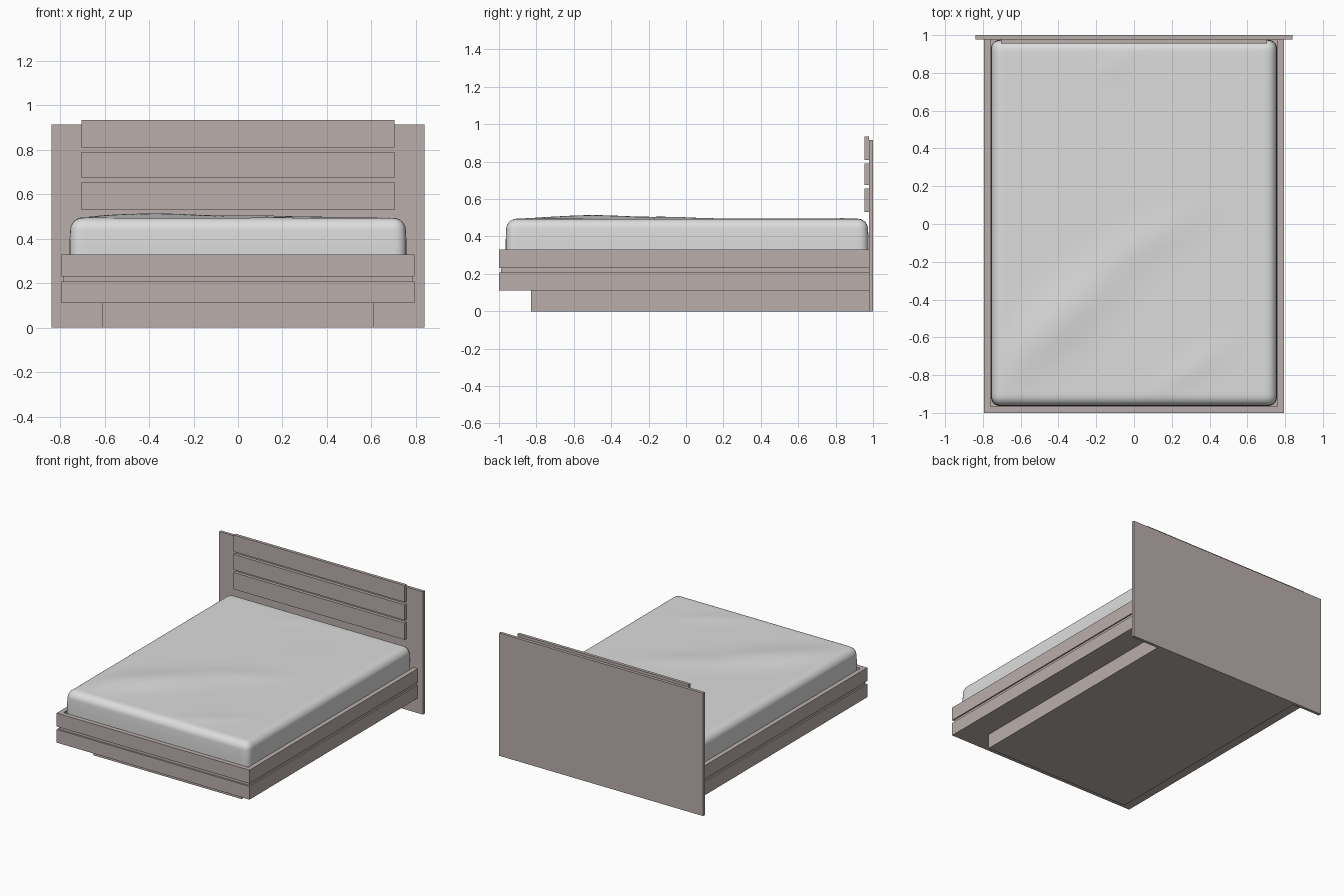
import bpy, bmesh, math
from mathutils import Vector

if "Cube" in bpy.data.objects:
    bpy.data.objects.remove(bpy.data.objects["Cube"])


def material(name, rgb):
    m = bpy.data.materials.new(name)
    m.diffuse_color = (*rgb, 1)
    m.use_nodes = True
    m.node_tree.nodes["Principled BSDF"].inputs["Base Color"].default_value = m.diffuse_color
    return m


wood = material("greyed_wood", (0.49, 0.43, 0.41))
cloth = material("white_cloth", (0.72, 0.72, 0.72))


def finish(name, bm, mat):
    bmesh.ops.recalc_face_normals(bm, faces=bm.faces)
    me = bpy.data.meshes.new(name)
    bm.to_mesh(me)
    bm.free()
    me.materials.append(mat)
    ob = bpy.data.objects.new(name, me)
    bpy.context.collection.objects.link(ob)
    return ob


def prism(name, outline, z0, z1):
    """Extrude a plan outline from z0 up to z1."""
    bm = bmesh.new()
    face = bm.faces.new([bm.verts.new((x, y, z0)) for x, y in outline])
    ext = bmesh.ops.extrude_face_region(bm, geom=[face])
    for v in ext["geom"]:
        if isinstance(v, bmesh.types.BMVert):
            v.co.z = z1
    return finish(name, bm, wood)


def box(name, hx, y0, y1, z0, z1):
    return prism(name, [(-hx, y0), (hx, y0), (hx, y1), (-hx, y1)], z0, z1)


# Headboard panel and its three slats
box("headboard_panel", 0.84, 0.978, 1.0, 0.0, 0.915)
for i, (z0, z1) in enumerate([(0.53, 0.655), (0.675, 0.79), (0.81, 0.935)]):
    box(f"headboard_slat_{i + 1}", 0.705, 0.955, 0.978, z0, z1)

# Plinth, lower deck and recessed shadow gap
box("plinth", 0.61, -0.83, 0.978, 0.0, 0.11)
box("lower_frame", 0.795, -1.0, 0.978, 0.11, 0.208)
box("recessed_core", 0.785, -0.988, 0.978, 0.208, 0.23)

# Upper rails with mitred front corners
ox, ix, of, jf = 0.795, 0.761, -1.0, -0.966
prism("upper_front_rail", [(-ox, of), (ox, of), (ix, jf), (-ix, jf)], 0.23, 0.33)
for s, side in ((-1, "left"), (1, "right")):
    prism(f"upper_{side}_rail",
          [(s * ox, of), (s * ox, 0.978), (s * ix, 0.978), (s * ix, jf)], 0.23, 0.33)

# Mattress: rounded box with soft folds on top
half = Vector((0.758, 0.970, 0.132))
centre = Vector((0, 0.006, 0.362))
r = 0.05


def fold(x, y, cx, cy, angle, length, width, height):
    c, s = math.cos(angle), math.sin(angle)
    a = (x - cx) * c + (y - cy) * s
    b = -(x - cx) * s + (y - cy) * c
    return height * math.exp(-(a / length) ** 2 - (b / width) ** 2)


bm = bmesh.new()
bmesh.ops.create_cube(bm, size=2)
bmesh.ops.subdivide_edges(bm, edges=bm.edges[:], cuts=47, use_grid_fill=True)
for v in bm.verts:
    p = Vector([h * math.sin(t * math.pi / 2) for h, t in zip(half, v.co)])
    inner = Vector([max(-(h - r), min(h - r, t)) for h, t in zip(half, p)])
    p = inner + (p - inner).normalized() * r
    top = max(0.0, p.z / half.z)
    p.x *= 1 - 0.012 * top ** 2
    p.y *= 1 - 0.008 * top ** 2
    x, y = p.x, p.y
    edge = min(1, (half.x - abs(x)) / 0.15) * min(1, (half.y - abs(y)) / 0.15)
    bump = (fold(x, y, -0.38, -0.5, 0.75, 0.42, 0.13, 0.020)
            + fold(x, y, 0.1, -0.08, 0.5, 0.25, 0.08, 0.008)
            + fold(x, y, -0.1, 0.85, 0.7, 0.12, 0.06, 0.004)
            + fold(x, y, 0.3, -0.78, 0.6, 0.25, 0.06, 0.006)
            + fold(x, y, 0.3, 0.3, 0.8, 0.5, 0.3, 0.003))
    p.z += bump * max(0, edge) * top ** 4
    v.co = p + centre
for f in bm.faces:
    f.smooth = True
finish("mattress", bm, cloth)
